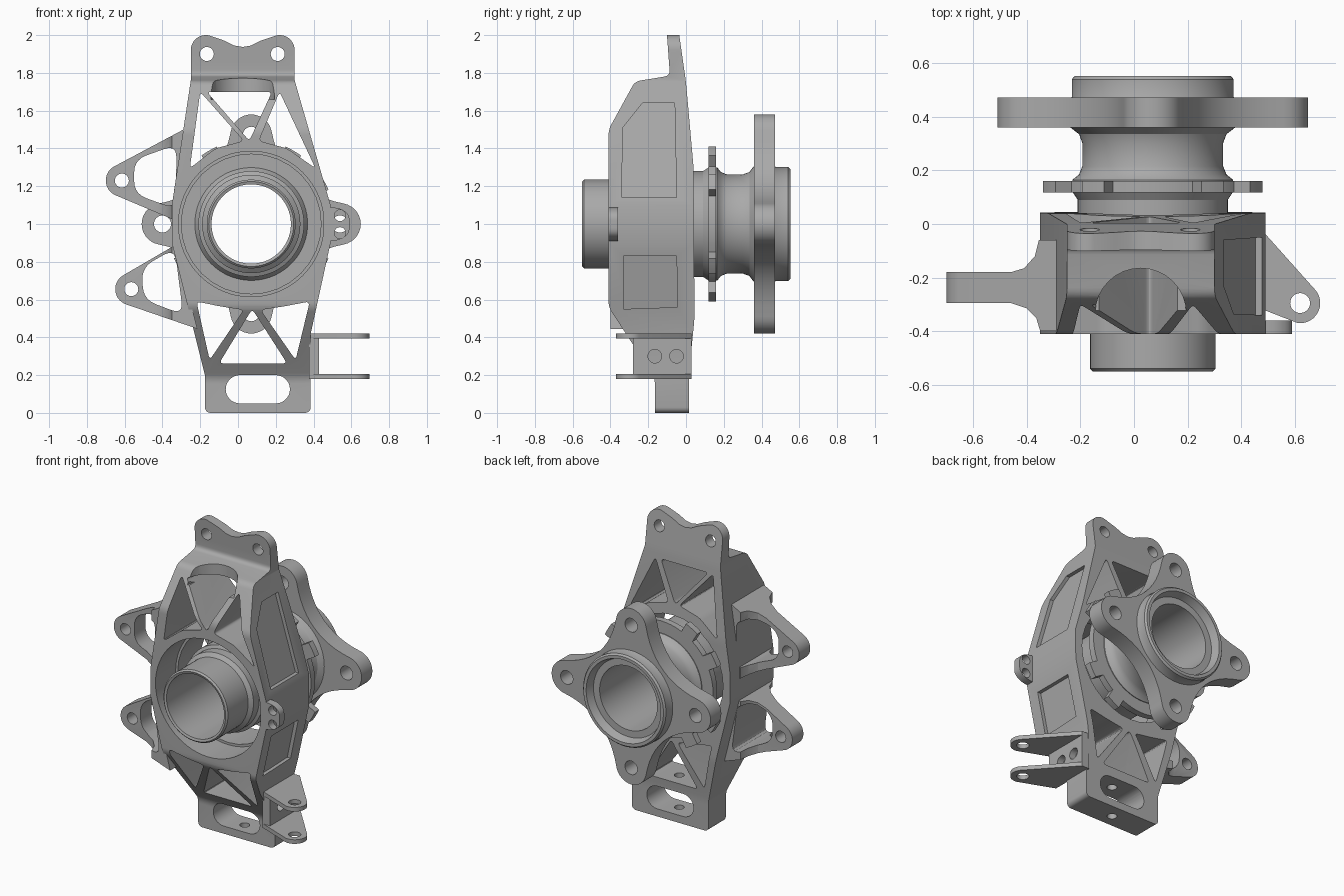
import bpy, bmesh, math
from mathutils import Vector

cube = bpy.data.objects.get("Cube")
if cube:
    bpy.data.objects.remove(cube, do_unlink=True)

metal = bpy.data.materials.new("cast metal grey")
metal.use_nodes = True
GREY = (0.4, 0.4, 0.4, 1)
metal.diffuse_color = GREY
metal.node_tree.nodes["Principled BSDF"].inputs["Base Color"].default_value = GREY

CX, CZ = 0.07, 1.0  # wheel axis


def finish(name, bm):
    bmesh.ops.recalc_face_normals(bm, faces=bm.faces)
    mesh = bpy.data.meshes.new(name)
    bm.to_mesh(mesh)
    bm.free()
    mesh.materials.append(metal)
    ob = bpy.data.objects.new(name, mesh)
    bpy.context.collection.objects.link(ob)
    return ob


def prism(name, pts, axis, lo, hi, slope=0):
    """Extrude a closed 2D outline along an axis; slope leans an X prism with height."""
    place = {"X": lambda a, b, t: (t + slope * b, a, b),
             "Y": lambda a, b, t: (a, t, b),
             "Z": lambda a, b, t: (a, b, t)}[axis]
    bm = bmesh.new()
    ends = [[bm.verts.new(place(a, b, t)) for a, b in pts] for t in (lo, hi)]
    for ring in ends:
        bm.faces.new(ring)
    n = len(pts)
    for i in range(n):
        j = (i + 1) % n
        bm.faces.new((ends[0][i], ends[0][j], ends[1][j], ends[1][i]))
    return finish(name, bm)


def arc(a, b, r, start, end, n=14):
    angles = [math.radians(start + (end - start) * i / n) for i in range(n + 1)]
    return [(a + r * math.cos(t), b + r * math.sin(t)) for t in angles]


def circle(a, b, r, n=32):
    return arc(a, b, r, 0, 360, n)[:-1]


def rounded(pts, r, steps=5):
    """Round every corner of an outline with a short curve."""
    out = []
    for i, p in enumerate(pts):
        p = Vector(p)
        legs = [Vector(pts[i - 1]) - p, Vector(pts[(i + 1) % len(pts)]) - p]
        a, b = [p + leg.normalized() * min(r, 0.45 * leg.length) for leg in legs]
        for s in range(steps + 1):
            t = s / steps
            out.append(tuple(a * (1 - t) ** 2 + p * 2 * t * (1 - t) + b * t * t))
    return out


def combine(ob, tools, operation="DIFFERENCE"):
    for tool in tools:
        mod = ob.modifiers.new("cut", "BOOLEAN")
        mod.operation, mod.object, mod.solver = operation, tool, "EXACT"
        bpy.context.view_layer.update()
        graph = bpy.context.evaluated_depsgraph_get()
        mesh = bpy.data.meshes.new_from_object(ob.evaluated_get(graph))
        ob.modifiers.clear()
        ob.data = mesh
        bpy.data.objects.remove(tool, do_unlink=True)
    return ob


def hole(axis, a, b, r, lo, hi):
    return prism("cutter", circle(a, b, r), axis, lo, hi)


def pocket(pts, r=0.025):
    return prism("cutter", rounded(pts, r), "Y", -0.8, 0.4)


# Upright: front outline crossed with the side profile
top = arc(-0.17, 1.92, 0.08, 180, 75) + [(-0.07, 1.97), (-0.02, 1.945), (0.025, 1.937),
      (0.07, 1.945), (0.12, 1.97)] + arc(0.22, 1.92, 0.08, 105, 0)
right_side = [(0.3, 1.76), (0.49, 1.1), (0.49, 0.9), (0.385, 0.42)]
bottom = arc(0.355, 0.03, 0.03, 0, -90, 5) + arc(-0.145, 0.03, 0.03, -90, -180, 5)
left_side = [(-0.175, 0.2), (-0.35, 0.9), (-0.35, 1.1), (-0.25, 1.76)]
upright = prism("upright", top + right_side + bottom + left_side, "Y", -0.7, 0.3)
side = [(-0.165, -0.1), (-0.165, 0.185), (-0.41, 0.56), (-0.41, 1.5), (-0.27, 1.755),
        (-0.085, 1.785), (-0.108, 2.1), (-0.05, 2.1), (0.0, 1.75), (0.04, 1.3),
        (0.045, 0.5), (0.015, 0.2), (0.015, -0.1)]
combine(upright, [prism("cutter", rounded(side, 0.03), "X", -1, 1)], "INTERSECT")

# Stepped bearing bore, rib windows, slot and holes
cuts = [hole("Y", CX, CZ, 0.37, -0.8, 0.4),
        prism("cutter", circle(CX, CZ, 0.385, 64), "Y", -0.8, -0.2),
        pocket([(-0.165, 1.7), (0.18, 1.7), (0.06, 1.44)]),
        pocket([(-0.2, 1.7), (0.03, 1.44), (-0.12, 1.40), (-0.255, 1.295)]),
        pocket([(0.22, 1.7), (0.41, 1.295), (0.26, 1.40), (0.11, 1.44)]),
        pocket([(-0.1, 0.262), (0.26, 0.262), (0.075, 0.55)]),
        pocket([(-0.22, 0.59), (-0.1, 0.565), (0.03, 0.545), (-0.15, 0.28)]),
        pocket([(0.38, 0.59), (0.25, 0.565), (0.12, 0.545), (0.305, 0.28)]),
        prism("cutter", arc(0.01, 0.125, 0.075, 90, 270) + arc(0.2, 0.125, 0.075, -90, 90),
              "Y", -0.5, 0.3),
        hole("Z", 0.025, -0.335, 0.17, 1.66, 1.9),
        hole("Z", 0.105, -0.08, 0.03, -0.1, 0.3),
        hole("Y", -0.165, 1.9, 0.037, -0.3, 0.2),
        hole("Y", 0.21, 1.9, 0.037, -0.3, 0.2)]
# Shallow recesses on the left wall
upper = [(-0.34, 1.14), (-0.335, 1.51), (-0.23, 1.64), (-0.06, 1.64), (-0.05, 1.14)]
lower = [(-0.33, 0.55), (-0.33, 0.83), (-0.05, 0.83), (-0.045, 0.56)]
cuts += [prism("cutter", upper, "X", 0.782, 0.95, -0.288),
         prism("cutter", lower, "X", 0.269, 0.4, 0.219)]
combine(upright, cuts)

# Two triangular arms with a flared root
flare = [(-0.8, -0.295), (-0.46, -0.295), (-0.4, -0.315), (-0.365, -0.35), (-0.35, -0.4),
         (-0.1, -0.4), (-0.1, -0.06), (-0.355, -0.06), (-0.37, -0.12), (-0.41, -0.165),
         (-0.46, -0.18), (-0.8, -0.18)]


def arm(name, tip, arc_span, root, window):
    ob = prism(name, arc(*tip, 0.085, *arc_span) + root, "Y", -0.6, 0.2)
    combine(ob, [prism("cutter", flare, "Z", 0.2, 1.8)], "INTERSECT")
    return combine(ob, [pocket(window, 0.07), hole("Y", *tip, 0.037, -0.6, 0.2)])


arm("upper_arm", (-0.615, 1.23), (118, 242), [(-0.335, 1.02), (-0.27, 1.51)],
    [(-0.55, 1.34), (-0.325, 1.42), (-0.33, 1.08), (-0.55, 1.16)])
arm("lower_arm", (-0.565, 0.655), (118, 252), [(-0.215, 0.445), (-0.33, 0.89)],
    [(-0.51, 0.77), (-0.335, 0.87), (-0.29, 0.52), (-0.5, 0.6)])

# Small sensor ear
ear = [(0.45, 1.09), (0.54, 1.085), (0.59, 1.05), (0.59, 0.95), (0.54, 0.915), (0.45, 0.905)]
combine(prism("sensor_ear", rounded(ear, 0.03), "Y", -0.41, -0.36),
        [hole("Y", 0.54, z, 0.03, -0.6, 0) for z in (0.953, 1.045)])

# Clevis: back plate and two lugs
combine(prism("clevis_plate", [(-0.28, 0.18), (0.03, 0.18), (0.03, 0.42), (-0.28, 0.42)],
              "X", 0.375, 0.43),
        [hole("X", y, 0.3, 0.036, 0.2, 0.6) for y in (-0.165, -0.05)])
lug = [(0.38, -0.28), (0.38, 0.03), (0.43, 0.03)] + arc(0.62, -0.295, 0.075, 38, -98)
for name, z in (("clevis_lower_lug", 0.18), ("clevis_upper_lug", 0.393)):
    combine(prism(name, lug, "Z", z, z + 0.027), [hole("Z", 0.62, -0.295, 0.037, 0, 0.6)])

# Hub: turned profile (radius, y)
profile = [(0.21, -0.545), (0.225, -0.55), (0.235, -0.54), (0.235, -0.33), (0.26, -0.31),
           (0.26, -0.25), (0.28, -0.24), (0.28, 0.09), (0.3, 0.12), (0.3, 0.165),
           (0.275, 0.185), (0.263, 0.215), (0.262, 0.3), (0.275, 0.335), (0.31, 0.362),
           (0.31, 0.46), (0.302, 0.475), (0.302, 0.54), (0.292, 0.552), (0.272, 0.552),
           (0.255, 0.5), (0.21, 0.5)]
SEG = 72
bm = bmesh.new()
rings = []
for i in range(SEG):
    t = math.tau * i / SEG
    rings.append([bm.verts.new((CX + r * math.cos(t), y, CZ + r * math.sin(t)))
                  for r, y in profile])
for i in range(SEG):
    a, b = rings[i], rings[(i + 1) % SEG]
    for j in range(len(profile)):
        k = (j + 1) % len(profile)
        bm.faces.new((a[j], a[k], b[k], b[j]))
finish("hub", bm)

# Four-lobed wheel flange
quarter = arc(0.47, 0, 0.11, -80, 80)
p, q = Vector(quarter[-1]), Vector(quarter[-1][::-1])
mid = Vector((0.17, 0.17))
for s in range(1, 12):
    t = s / 12
    quarter.append(tuple(p * (1 - t) ** 2 + mid * 2 * t * (1 - t) + q * t * t))
outline = []
for turn in range(4):
    c, s = ((1, 0), (0, 1), (-1, 0), (0, -1))[turn]
    outline += [(CX + a * c - b * s, CZ + a * s + b * c) for a, b in quarter]
combine(prism("wheel_flange", outline, "Y", 0.36, 0.472),
        [hole("Y", CX, CZ, 0.25, 0, 0.8)]
        + [hole("Y", CX + 0.47 * c, CZ + 0.47 * s, 0.045, 0, 0.8)
           for c, s in ((1, 0), (0, 1), (-1, 0), (0, -1))])

# Toothed disc behind the upright
teeth = []
tooth_angles = [base + off for base in (0, 90, 180, 270) for off in (30, 60)]
for i, a in enumerate(tooth_angles):
    nxt = tooth_angles[(i + 1) % 8] + (360 if i == 7 else 0)
    teeth += arc(CX, CZ, 0.448, a - 6, a + 6, 3) + arc(CX, CZ, 0.38, a + 7, nxt - 7, 8)
combine(prism("toothed_disc", teeth, "Y", 0.118, 0.16), [hole("Y", CX, CZ, 0.25, -0.2, 0.4)])

# Smooth curved walls, keep machined edges crisp
bpy.ops.object.select_all(action="DESELECT")
for ob in bpy.context.collection.objects:
    if ob.type == "MESH" and metal.name in ob.data.materials:
        ob.select_set(True)
        bpy.context.view_layer.objects.active = ob
bpy.ops.object.shade_smooth_by_angle(angle=math.radians(30))
